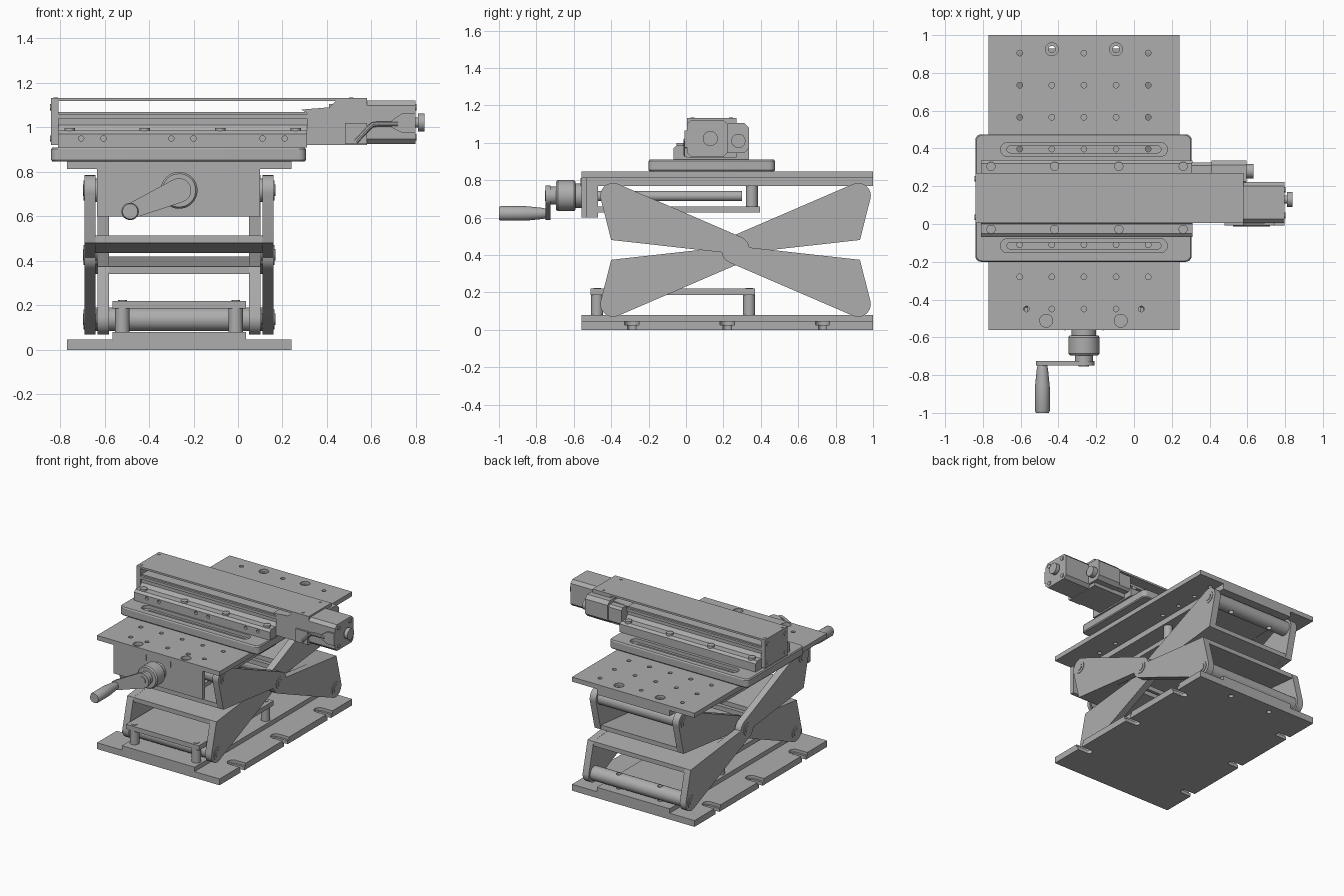
import bpy, bmesh, math
from mathutils import Vector

if "Cube" in bpy.data.objects:
    bpy.data.objects.remove(bpy.data.objects["Cube"])

grey = bpy.data.materials.new("machined grey")
grey.use_nodes = True
grey.diffuse_color = (0.42, 0.42, 0.42, 1)
grey.node_tree.nodes["Principled BSDF"].inputs["Base Color"].default_value = grey.diffuse_color
parts = []
AXES = {"x": lambda u, v, w: (w, u, v), "y": lambda u, v, w: (u, w, v), "z": lambda u, v, w: (u, v, w)}


def loft(name, axis, rings):
    """Skin a list of (outline, position) rings along an axis and cap both ends."""
    bm = bmesh.new()
    loops = [[bm.verts.new(AXES[axis](u, v, w)) for u, v in pts] for pts, w in rings]
    n = len(loops[0])
    for a, b in zip(loops, loops[1:]):
        for i in range(n):
            bm.faces.new((a[i], a[(i + 1) % n], b[(i + 1) % n], b[i]))
    bm.faces.new(loops[0])
    bm.faces.new(loops[-1])
    bmesh.ops.recalc_face_normals(bm, faces=bm.faces)
    mesh = bpy.data.meshes.new(name)
    bm.to_mesh(mesh)
    bm.free()
    obj = bpy.data.objects.new(name, mesh)
    bpy.context.collection.objects.link(obj)
    mesh.materials.append(grey)
    parts.append(obj)
    return obj


def arc(u, v, r, a0, a1, steps=10):
    angles = [math.radians(a0 + (a1 - a0) * i / steps) for i in range(steps + 1)]
    return [(u + r * math.cos(a), v + r * math.sin(a)) for a in angles]


def circle(u, v, r, n=32):
    return arc(u, v, r, 0, 360, n)[:-1]


def slot(u, v, half, r):
    return arc(u + half, v, r, -90, 90) + arc(u - half, v, r, 90, 270)


def rect(u0, u1, v0, v1, c=0.0):
    if not c:
        return [(u0, v0), (u1, v0), (u1, v1), (u0, v1)]
    return [(u0 + c, v0), (u1 - c, v0), (u1, v0 + c), (u1, v1 - c),
            (u1 - c, v1), (u0 + c, v1), (u0, v1 - c), (u0, v0 + c)]


def prism(name, axis, pts, a, b):
    return loft(name, axis, [(pts, a), (pts, b)])


def box(name, x0, x1, y0, y1, z0, z1):
    return prism(name, "z", rect(x0, x1, y0, y1), z0, z1)


def cyl(name, axis, u, v, r, a, b, n=32):
    return prism(name, axis, circle(u, v, r, n), a, b)


def turned(name, axis, u, v, profile):
    return loft(name, axis, [(circle(u, v, r), w) for r, w in profile])


def cut(target, cutters):
    for c in cutters:
        mod = target.modifiers.new("cut", "BOOLEAN")
        mod.operation, mod.solver, mod.object = "DIFFERENCE", "EXACT", c
    dg = bpy.context.evaluated_depsgraph_get()
    mesh = bpy.data.meshes.new_from_object(target.evaluated_get(dg))
    target.modifiers.clear()
    target.data = mesh


def discard(cutters):
    for c in cutters:
        parts.remove(c)
        bpy.data.objects.remove(c)


XC = -0.265                 # centre line of the lift
CY, CZ = 0.265, 0.427       # scissor hub

# Base plate and top plate, each with a raised running pad
base = box("base_plate", -0.77, 0.24, -0.56, 1, 0, 0.047)
base_pad = box("base_pad", -0.565, 0.035, -0.56, 1, 0.047, 0.08)
top = box("top_plate", -0.77, 0.24, -0.56, 1, 0.812, 0.846)
top_pad = box("top_pad", -0.565, 0.035, -0.56, 1, 0.77, 0.812)

slots = []
for y in (-0.29, 0.22, 0.73):
    for x in (-0.77, 0.24):
        slots.append(prism("cutter", "z", slot(x, y, 0.08, 0.022), -0.1, 0.1))
        slots.append(prism("cutter", "z", slot(x, y, 0.08, 0.038), 0.025, 0.1))
cut(base, slots)
discard(slots)

# Scissor arms: a wedge at each end of a hub, point symmetric
half = arc(-0.655, 0.29, 0.068, 66, 192) + [(-0.665, 0.053)] + arc(0, 0, 0.075, 190, 246, 6)
arm = half + [(-u, -v) for u, v in half]
web = [(-0.665, 0.053), (-0.21, 0.008), (-0.21, 0.041), (-0.665, 0.086)]
rollers = []
for kind, flip, inner, outer in (("outer", 1, 0.375, 0.425), ("inner", -1, 0.315, 0.367)):
    def place(pts):
        return [(CY + flip * u, CZ + v) for u, v in pts]
    for side, name in ((1, "left"), (-1, "right")):
        prism(f"{kind}_arm_{name}", "x", place(arm), XC + side * inner, XC + side * outer)
        for u, v in ((-0.655, 0.29), (0.655, -0.29), (0, 0)):
            y, z = CY + flip * u, CZ + v
            cyl("pivot_ring", "x", y, z, 0.045, XC + side * inner, XC + side * (outer + 0.004))
            cyl("pivot_pin", "x", y, z, 0.026, XC + side * inner, XC + side * (outer + 0.008))
    for s in (1, -1):
        prism(f"{kind}_cross_web", "x", place([(s * u, s * v) for u, v in web]), XC - inner, XC + inner)
        rollers.append(cyl(f"{kind}_roller", "x", CY - s * flip * 0.655, CZ + s * 0.29, 0.052,
                           XC - inner, XC + inner))

# Hole pattern in the plates, with the big holes passing through the rear rollers
holes, bores = [], []
for y in (0.905, 0.735, 0.565, 0.397, -0.11, -0.28, -0.45):
    for k in range(-2, 3):
        x = XC + 0.17 * k
        if y > 0.9 and abs(k) == 1:
            bores.append(cyl("cutter", "z", x, 0.925, 0.018, -0.1, 1))
            holes.append(cyl("cutter", "z", x, 0.925, 0.034, 0.825, 1))
        else:
            if y < -0.4 and abs(k) == 2:
                x = XC + 0.152 * k
            holes.append(cyl("cutter", "z", x, y, 0.015, 0.79, 1, 16))
for x in (-0.465, -0.07):
    holes.append(cyl("cutter", "z", x, -0.512, 0.034, 0.82, 1))
for target in (base, base_pad, top_pad):
    cut(target, bores)
cut(top, holes + bores)
for r in rollers:
    if r.data.vertices[0].co.y > 0.5:
        cut(r, bores)
discard(holes + bores)

# Guide shelves on posts, above the base and below the top
box("lower_shelf", -0.565, 0.035, -0.51, 0.37, 0.185, 0.22)
box("upper_shelf", -0.565, 0.035, -0.53, 0.395, 0.627, 0.66)
for x in (-0.52, -0.01):
    for y in (-0.475, 0.338):
        cyl("lower_post", "z", x, y, 0.032, 0.08, 0.186)
        cyl("lower_post_screw", "z", x, y, 0.02, 0.22, 0.224)
    cyl("upper_post", "z", x, 0.352, 0.032, 0.66, 0.77)

# Front apron with bearing block, lead screw and crank
box("apron", -0.635, 0.1, -0.56, -0.53, 0.6, 0.812)
box("apron_block", -0.565, 0.035, -0.53, -0.47, 0.6, 0.77)
for x in (-0.365, -0.165):
    box("apron_mark", x - 0.003, x + 0.003, -0.563, -0.56, 0.77, 0.812)
cyl("lead_screw", "y", XC, 0.715, 0.027, -0.53, 0.3)
turned("crank_knob", "y", XC, 0.717, [(0.065, -0.56), (0.065, -0.59), (0.075, -0.59), (0.083, -0.6),
                                      (0.083, -0.685), (0.075, -0.695), (0.048, -0.695), (0.048, -0.727)])
tilt = 180 + math.degrees(math.atan2(0.095, 0.22))
crank = arc(XC, 0.717, 0.055, tilt - 275, tilt - 85) + arc(-0.485, 0.622, 0.034, tilt - 85, tilt + 85)
prism("crank_arm", "y", crank, -0.75, -0.725)
cyl("crank_boss", "y", XC, 0.717, 0.028, -0.755, -0.725)
turned("crank_handle", "y", -0.485, 0.622, [(0.026, -0.75), (0.03, -0.77), (0.039, -0.86),
                                            (0.039, -0.99), (0.034, -1.0)])

# Slide mounting plate with rounded corners and long counterbored slots
r = 0.03
outline = (arc(0.305 - r, 0.475 - r, r, 0, 90, 6) + arc(-0.84 + r, 0.475 - r, r, 90, 180, 6)
           + arc(-0.84 + r, -0.2 + r, r, 180, 270, 6) + arc(0.305 - r, -0.2 + r, r, 270, 360, 6))
small = [(XC + (x - XC) * 0.99, 0.1375 + (y - 0.1375) * 0.985) for x, y in outline]
mount = loft("slide_mount", "z", [(small, 0.846), (outline, 0.853), (outline, 0.902), (small, 0.91)])
slots = []
for y in (0.395, -0.115):
    slots.append(prism("cutter", "z", slot(XC, y, 0.405, 0.037), 0.885, 1))
    slots.append(prism("cutter", "z", slot(XC, y, 0.39, 0.018), 0.8, 1))
cut(mount, slots)
discard(slots)

# Linear slide rail with clamp screws
rail = [(-0.068, 0.91), (0.337, 0.91), (0.337, 0.97), (0.32, 0.985), (0.27, 0.985), (0.25, 1.01),
        (0.25, 1.07), (0.02, 1.07), (0.02, 1.01), (0, 0.985), (-0.05, 0.985), (-0.068, 0.97)]
body = prism("slide_rail", "x", rail, -0.81, 0.31)
pockets = [cyl("cutter", "y", x + d, 0.95, 0.012, -0.2, -0.05, 16)
           for x in (-0.655, -0.25, 0.16) for d in (-0.05, 0.05)]
cut(body, pockets)
discard(pockets)
for x in (-0.757, -0.42, -0.08, 0.26):
    for y in (0.305, -0.028):
        cyl("clamp_screw", "z", x, y, 0.024, 0.98, 0.998, 20)
for y in (0.004, 0.25):
    box("rail_strip", -0.81, 0.31, y, y + 0.016, 1.04, 1.06)

# Cover strip and slide ends
box("cover_strip", -0.84, 0.58, 0.005, 0.27, 1.118, 1.132)
box("slide_end_plate", -0.84, -0.808, 0.005, 0.27, 0.92, 1.12)
for y in (0.035, 0.24):
    for z in (0.95, 1.09):
        cyl("end_screw", "x", y, z, 0.014, -0.845, -0.84, 16)
    for x in (-0.82, 0.51):
        cyl("cover_screw", "z", x, y, 0.01, 1.13, 1.135, 16)
prism("drive_housing", "y", [(0.31, 0.92), (0.58, 0.92), (0.58, 1.12), (0.44, 1.12), (0.41, 1.09),
                             (0.285, 1.08), (0.31, 1.065)], 0.005, 0.27)
box("housing_bracket", 0.48, 0.58, -0.008, 0.005, 0.925, 1.02)

# Main motor with screws and rear shaft
prism("motor", "x", rect(0.005, 0.222, 0.925, 1.12, 0.022), 0.58, 0.797)
for y in (0.045, 0.182):
    for z in (0.955, 1.09):
        cyl("motor_screw", "x", y, z, 0.015, 0.79, 0.803, 16)
turned("motor_shaft", "x", 0.13, 1.022, [(0.022, 0.79), (0.022, 0.81), (0.04, 0.81), (0.04, 0.838)])

# Side encoder with end knob
prism("encoder", "x", rect(0.2, 0.337, 0.945, 1.105, 0.025), 0.41, 0.595)
prism("encoder_neck", "x", rect(0.25, 0.325, 0.95, 1.08, 0.015), 0.305, 0.41)
cyl("encoder_knob", "x", 0.28, 1.01, 0.038, 0.59, 0.632)

# Motor cable and its connector
curve = bpy.data.curves.new("motor_cable", "CURVE")
curve.dimensions, curve.bevel_depth, curve.bevel_resolution = "3D", 0.012, 3
curve.use_fill_caps = True
path = curve.splines.new("POLY")
path.points.add(4)
for p, (x, z) in zip(path.points, ((0.53, 0.935), (0.585, 0.995), (0.605, 1.012), (0.63, 1.015), (0.72, 1.015))):
    p.co = (x, -0.002, z, 1)
cable_src = bpy.data.objects.new("cable_path", curve)
bpy.context.collection.objects.link(cable_src)
mesh = bpy.data.meshes.new_from_object(cable_src.evaluated_get(bpy.context.evaluated_depsgraph_get()))
bpy.data.objects.remove(cable_src)
cable = bpy.data.objects.new("motor_cable", mesh)
bpy.context.collection.objects.link(cable)
mesh.materials.clear()
mesh.materials.append(grey)
parts.append(cable)
prism("cable_connector", "y", [(0.69, 1.0), (0.74, 0.975), (0.797, 0.975), (0.797, 1.065),
                               (0.74, 1.065), (0.69, 1.03)], -0.008, 0.01)

# Smooth round surfaces, keep edges sharp
bpy.ops.object.select_all(action="DESELECT")
for obj in parts:
    obj.select_set(True)
bpy.context.view_layer.objects.active = parts[0]
bpy.ops.object.shade_smooth_by_angle()
